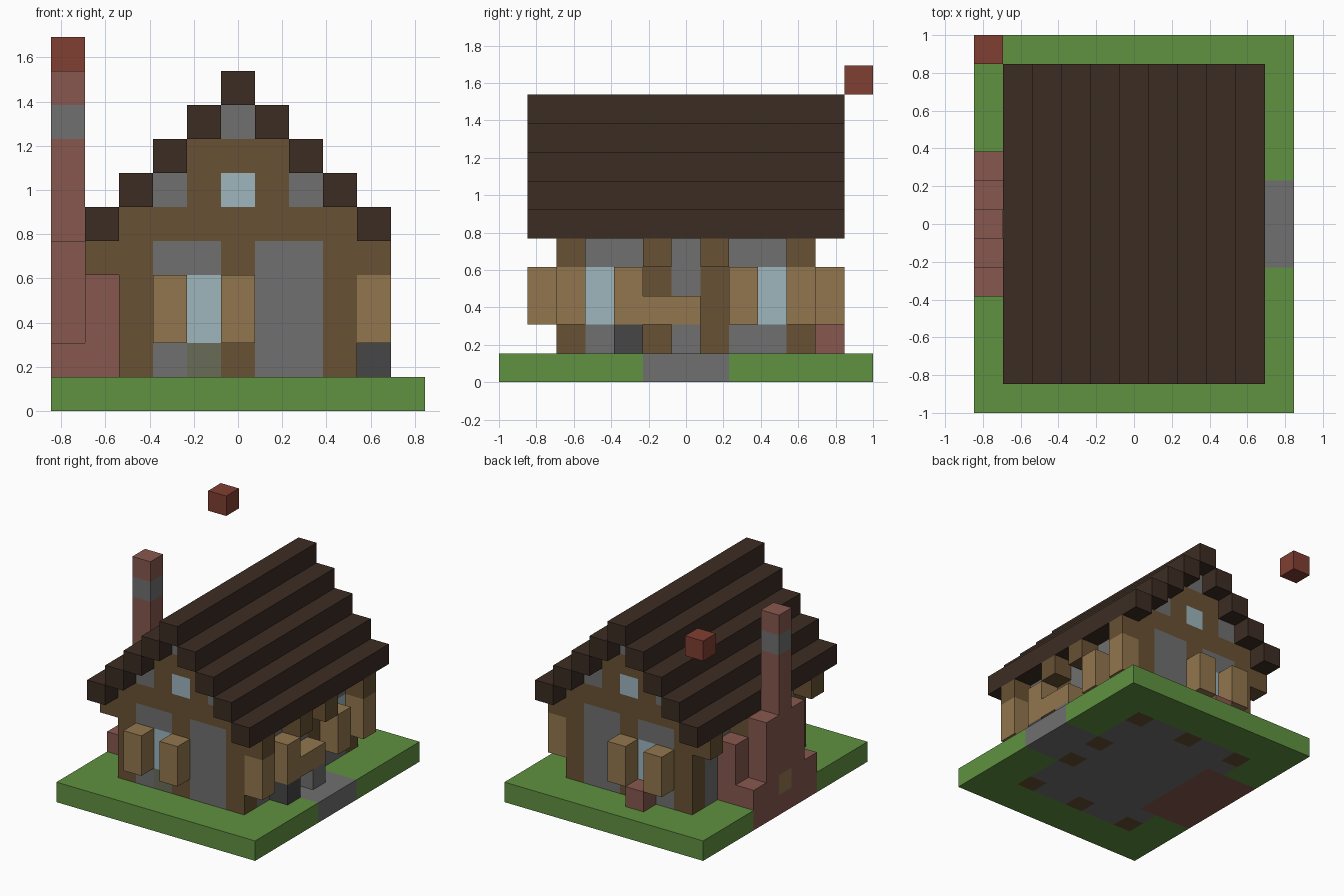
import bpy
import bmesh
from mathutils import Vector

default_cube = bpy.data.objects.get("Cube")
if default_cube:
    bpy.data.objects.remove(default_cube, do_unlink=True)

# Block grid: columns across, rows deep, layers high
COLUMNS, ROWS = 11, 13
BLOCK = 2 / ROWS

PALETTE = {
    "grass": (96, 145, 64), "roof_wood": (60, 44, 35), "beam_wood": (104, 81, 51),
    "plank_wood": (146, 118, 78), "stone": (112, 112, 112), "dark_stone": (70, 70, 70),
    "mossy_stone": (104, 108, 86), "brick": (135, 88, 78), "red_block": (128, 62, 50),
    "window_glass": (158, 182, 190),
}


def linear(channel):
    value = channel / 255
    return value / 12.92 if value <= 0.04045 else ((value + 0.055) / 1.055) ** 2.4


def make_material(name, rgb):
    material = bpy.data.materials.new(name)
    colour = (*[linear(c) for c in rgb], 1)
    material.use_nodes = True
    material.diffuse_color = colour
    shader = next(n for n in material.node_tree.nodes if n.type == "BSDF_PRINCIPLED")
    shader.inputs["Base Color"].default_value = colour
    return material


materials = {name: make_material(name, rgb) for name, rgb in PALETTE.items()}
cells = {}


def span(value):
    return range(value[0], value[1] + 1) if isinstance(value, tuple) else (value,)


def fill(part, colour, x, y, z):
    """Fill a box of blocks; a later part replaces an earlier one."""
    for i in span(x):
        for j in span(y):
            for k in span(z):
                cells[i, j, k] = (part, colour)


def fill_both(part, colour, x, y, z):
    """Fill a box and its mirror image from front to back."""
    fill(part, colour, x, y, z)
    other = (ROWS - 1 - y[1], ROWS - 1 - y[0]) if isinstance(y, tuple) else ROWS - 1 - y
    fill(part, colour, x, other, z)


# Ground slab, floor, path and hearth base
fill("ground", "grass", (0, 10), (0, 12), 0)
fill("floor", "stone", (2, 8), (2, 10), 0)
fill("path", "stone", (9, 10), (5, 7), 0)
fill("hearth", "brick", (0, 2), (4, 8), 0)

# Stone body of the house
fill("walls", "stone", (2, 8), (2, 10), (1, 4))

# Upright posts and the beam ends that carry the eaves
for column in (2, 5, 8):
    fill_both("posts", "beam_wood", column, 2, (0, 4))
for column, beam_end in ((2, 1), (8, 9)):
    for row in (2, 5):
        fill_both("posts", "beam_wood", column, row, (1, 4))
        fill_both("beam_ends", "beam_wood", beam_end, row, 4)
fill_both("posts", "beam_wood", 8, 5, 0)

# Stepped gables and roof
for step in range(5):
    layer, left, right = 5 + step, 1 + step, 9 - step
    if left < right:
        fill("gables", "beam_wood", (left + 1, right - 1), (2, 10), layer)
    for column in (left, right):
        fill("roof", "roof_wood", column, (1, 11), layer)
for column in (3, 7):
    fill_both("gable_stones", "stone", column, 2, 6)
fill_both("gable_stones", "stone", 5, 2, 8)

# Windows in the gables, the end walls and the side wall
fill_both("windows", "window_glass", 5, 2, 6)
fill_both("windows", "window_glass", 4, 2, (2, 3))
fill_both("windows", "window_glass", 8, 3, (2, 3))

# Shutters on either side of each window
for column in (3, 5):
    fill_both("shutters", "plank_wood", column, 1, (2, 3))
for row in (2, 4):
    fill_both("shutters", "plank_wood", 9, row, (2, 3))

# Counter with its supports, and stones below the end windows
fill("counter", "plank_wood", 9, (5, 6), 2)
fill("counter_support", "stone", 9, 6, 1)
fill("furnace", "dark_stone", 9, 4, 1)
fill("mossy_sill", "mossy_stone", 4, 2, 1)
fill("planter", "brick", 4, 11, 1)

# Stepped chimney with a stone band
fill("chimney", "brick", 1, (4, 8), (1, 3))
fill("chimney", "brick", 0, (4, 8), 1)
fill("chimney", "brick", 0, (5, 7), (1, 4))
fill("chimney", "brick", 0, 6, (1, 9))
fill("chimney", "stone", 0, 6, 8)
fill("chimney", "plank_wood", 0, 6, 1)

# Floating block at the back corner
fill("floating_block", "red_block", 0, 12, 10)


def add_exposed_faces(bm, cell, material_index):
    """Add the sides of a block that have no neighbour."""
    centre = Vector(cell) + Vector((0.5, 0.5, 0.5))
    for axis in range(3):
        for sign in (-1, 1):
            normal = Vector((0, 0, 0))
            normal[axis] = sign
            if tuple(int(c + n) for c, n in zip(cell, normal)) in cells:
                continue
            u, v = Vector((0, 0, 0)), Vector((0, 0, 0))
            u[(axis + 1) % 3] = 0.5
            v[(axis + 2) % 3] = 0.5 * sign
            middle = centre + normal / 2
            corners = (middle - u - v, middle + u - v, middle + u + v, middle - u + v)
            offset = Vector((COLUMNS / 2, ROWS / 2, 0))
            face = bm.faces.new([bm.verts.new((p - offset) * BLOCK) for p in corners])
            face.material_index = material_index


# One mesh object for each part
for part in dict.fromkeys(name for name, colour in cells.values()):
    owned = {cell: colour for cell, (name, colour) in cells.items() if name == part}
    colours = list(dict.fromkeys(owned.values()))
    bm = bmesh.new()
    for cell, colour in owned.items():
        add_exposed_faces(bm, cell, colours.index(colour))
    bmesh.ops.remove_doubles(bm, verts=bm.verts, dist=BLOCK / 100)
    mesh = bpy.data.meshes.new(part)
    bm.to_mesh(mesh)
    bm.free()
    for colour in colours:
        mesh.materials.append(materials[colour])
    bpy.context.collection.objects.link(bpy.data.objects.new(part, mesh))
